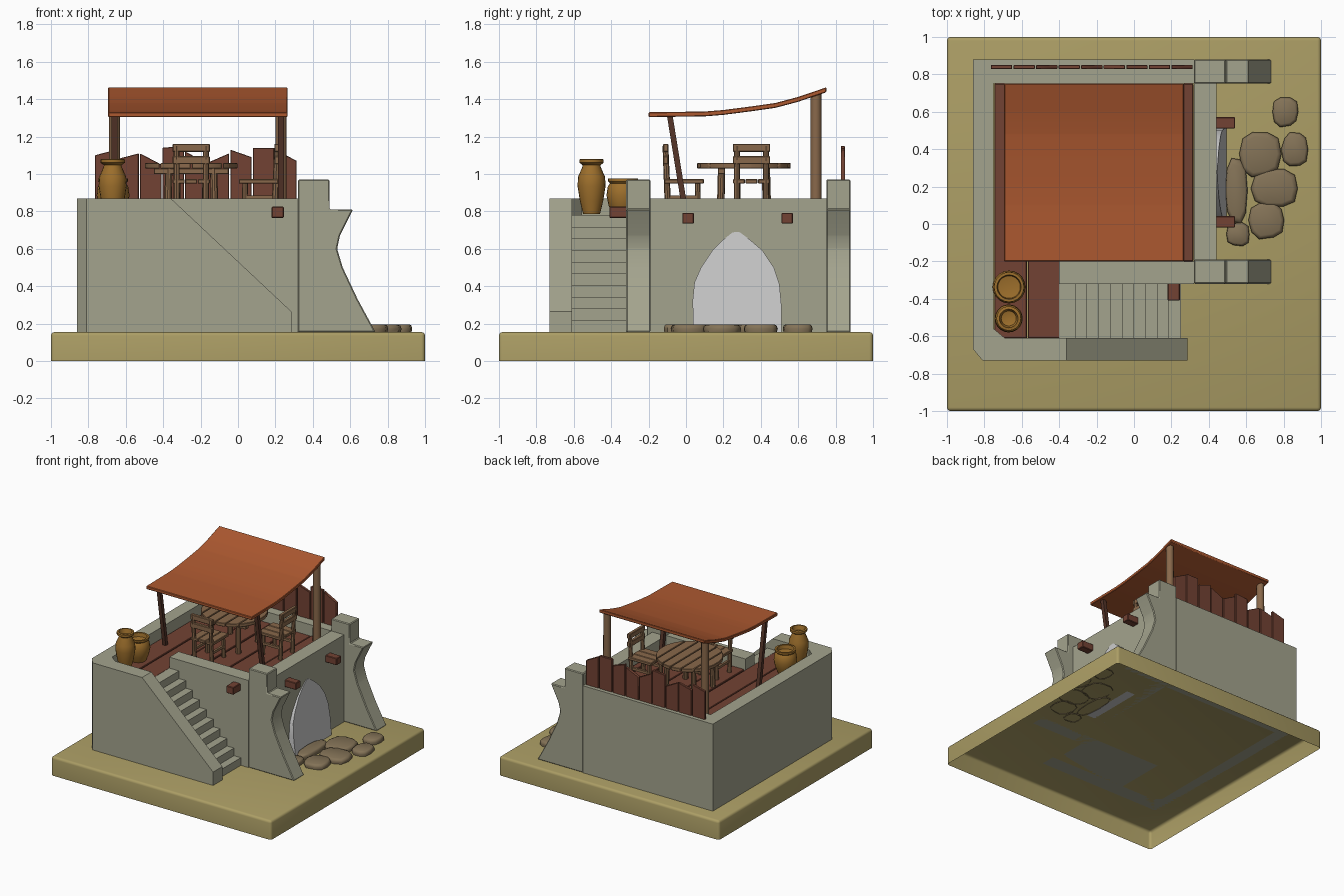
import bpy, bmesh, math, random
from mathutils import Vector, Matrix

if "Cube" in bpy.data.objects:
    bpy.data.objects.remove(bpy.data.objects["Cube"])
random.seed(4)
TAU = math.tau
G = 0.155   # ground level
D = 0.785   # deck level


def material(name, *rgb):
    m = bpy.data.materials.new(name)
    m.diffuse_color = (*rgb, 1)
    m.use_nodes = True
    m.node_tree.nodes["Principled BSDF"].inputs["Base Color"].default_value = m.diffuse_color
    return m


SAND = material("sand", .41, .34, .13)
CLAY = material("plaster", .37, .37, .27)
PLANK = material("red_wood", .17, .055, .033)
DARK = material("dark_wood", .09, .035, .022)
TAN = material("tan_wood", .25, .14, .07)
CLOTH = material("awning_cloth", .42, .10, .03)
POT = material("pottery", .34, .16, .025)
STONE = material("stone", .23, .17, .095)


def finish(name, bm, mat=None, bevel=0, segs=1, angle=35):
    bmesh.ops.recalc_face_normals(bm, faces=bm.faces[:])
    if bevel:
        bmesh.ops.bevel(bm, geom=bm.edges[:], offset=bevel, segments=segs, affect='EDGES', profile=.5)
    me = bpy.data.meshes.new(name)
    bm.to_mesh(me)
    bm.free()
    ob = bpy.data.objects.new(name, me)
    bpy.context.collection.objects.link(ob)
    if mat:
        me.materials.append(mat)
    bpy.ops.object.select_all(action='DESELECT')
    ob.select_set(True)
    bpy.context.view_layer.objects.active = ob
    bpy.ops.object.shade_smooth_by_angle(angle=math.radians(angle))
    return ob


def box(name, x, y, z, mat, bevel=0, rot=None):
    bm = bmesh.new()
    bmesh.ops.create_cube(bm, size=1)
    c = [(a[0] + a[1]) / 2 for a in (x, y, z)]
    s = [a[1] - a[0] for a in (x, y, z)]
    bmesh.ops.transform(bm, matrix=Matrix.Diagonal((*s, 1)), verts=bm.verts)
    bmesh.ops.translate(bm, vec=c, verts=bm.verts)
    if rot:
        bmesh.ops.transform(bm, matrix=rot, verts=bm.verts)
    return finish(name, bm, mat, bevel)


def prism(name, pts, axis, a, b, mat, bevel=0, shape=None):
    """Extrude a 2D outline along an axis from a to b."""
    put = {'x': lambda p, t: (t, p[0], p[1]), 'y': lambda p, t: (p[0], t, p[1]),
           'z': lambda p, t: (p[0], p[1], t)}[axis]
    bm = bmesh.new()
    lo = [bm.verts.new(put(p, a)) for p in pts]
    hi = [bm.verts.new(put(p, b)) for p in pts]
    bm.faces.new(lo)
    bm.faces.new(hi)
    for i in range(len(pts)):
        j = (i + 1) % len(pts)
        bm.faces.new((lo[i], lo[j], hi[j], hi[i]))
    if shape:
        for v in hi:
            shape(v)
    return finish(name, bm, mat, bevel)


def pole(name, p, q, r, mat, n=10, rot=None):
    p, q = Vector(p), Vector(q)
    d = q - p
    bm = bmesh.new()
    bmesh.ops.create_cone(bm, cap_ends=True, segments=n, radius1=r, radius2=r * .92, depth=d.length)
    m = Matrix.Translation((p + q) / 2) @ d.to_track_quat('Z', 'Y').to_matrix().to_4x4()
    bmesh.ops.transform(bm, matrix=(rot @ m) if rot else m, verts=bm.verts)
    return finish(name, bm, mat)


def lathe(name, profile, loc, mat, n=20):
    bm = bmesh.new()
    vs = [bm.verts.new((r, 0, z)) for r, z in profile]
    es = [bm.edges.new(e) for e in zip(vs, vs[1:])]
    bmesh.ops.spin(bm, geom=vs + es, axis=(0, 0, 1), cent=(0, 0, 0), angle=TAU, steps=n)
    bmesh.ops.remove_doubles(bm, verts=bm.verts[:], dist=1e-4)
    bmesh.ops.translate(bm, vec=loc, verts=bm.verts)
    return finish(name, bm, mat)


# ground slab, open underneath
bm = bmesh.new()
bmesh.ops.create_cube(bm, size=2)
for v in bm.verts:
    v.co.z = G if v.co.z > 0 else 0
bm.faces.ensure_lookup_table()
bmesh.ops.delete(bm, geom=[f for f in bm.faces if f.normal.z < -.5], context='FACES')
rim = [e for e in bm.edges if not e.is_boundary]
bmesh.ops.bevel(bm, geom=rim, offset=.02, segments=3, affect='EDGES', profile=.5)
finish("ground_slab", bm, SAND)

# house walls: left, back and front-left run as one plan outline
prism("outer_walls", [(-.86, .88), (-.86, -.67), (-.81, -.73), (-.36, -.73), (-.36, -.61), (-.69, -.61),
      (-.75, -.56), (-.75, .75), (.32, .75), (.32, .88)], 'z', G, .87, CLAY)
prism("stair_side_wall", [(-.36, G), (.285, G), (.285, .265), (-.36, .87)], 'y', -.73, -.61, CLAY)
box("right_wall", (.32, .44), (-.2, .75), (G, .87), CLAY)
box("stair_inner_wall", (-.4, .32), (-.32, -.2), (G, .87), CLAY)

# eroded corner buttresses
buttress = [(.32, G), (.735, G), (.64, .33), (.56, .5), (.53, .6), (.545, .67), (.615, .81),
            (.49, .81), (.49, .97), (.32, .97)]
for name, y in (("front_buttress", -.32), ("back_buttress", .75)):
    prism(name, buttress, 'y', y, y + .13, CLAY, .006)

# stairs
n, run, rise = 10, .0625, .0625
steps = [(-.4, G), (.25, G)]
for i in range(n):
    x, z = .25 - i * run, G + (i + 1) * rise
    steps += [(x, z), (x - run, z)]
steps[-1] = (-.4, steps[-1][1])
prism("stairs", steps, 'y', -.615, -.315, CLAY)

# deck planks
edges = [-.75, -.57, -.395, -.22, -.04, .14, .26, .32]
for i, (a, b) in enumerate(zip(edges, edges[1:])):
    top = D + random.uniform(-.006, .006)
    box(f"deck_plank_{i}", (a + .003, b - .003), (-.612 if b < -.39 else -.2, .75), (top - .035, top), PLANK, .004)

# beam ends poking from the walls
box("beam_front", (.18, .245), (-.41, -.3), (.765, .825), PLANK, .004)
for y in (-.02, .51):
    box("beam_right", (.42, .54), (y, y + .062), (.735, .792), PLANK, .004)

# pointed doorway curtain, flaring out at the bottom
arch = [(.04, G), (.035, .32), (.045, .42), (.08, .5), (.14, .59), (.2, .65), (.25, .688), (.285, .69),
        (.34, .65), (.41, .59), (.47, .5), (.5, .41), (.51, .3), (.51, G)]


def flare(v):
    v.co.x += .05 * (1 - (v.co.z - G) / .535)


prism("door_curtain", arch, 'x', .42, .445, None, shape=flare)

# fence planks along the back
tops = [(1.1, 1.13), (1.08, 1.11), (1.11, 1.05), (1.14, 1.15), (1.12, 1.06), (1.06, 1.11), (1.13, 1.09),
        (1.14, 1.14), (1.13, 1.07)]
for i, (l, r) in enumerate(tops):
    a = -.765 + i * .1206
    prism(f"fence_plank_{i}", [(a, .8), (a + .114, .8), (a + .114, r), (a, l)], 'y', .828, .85, PLANK, .003)

# awning cloth with a sagging profile
sag = [(-.2, 1.33), (-.05, 1.332), (.1, 1.334), (.2, 1.342), (.34, 1.36), (.48, 1.38), (.6, 1.412), (.75, 1.463)]
prism("awning", sag + [(y, z - .026) for y, z in reversed(sag)], 'x', -.695, .265, CLOTH, .004)

# awning posts
for x in (-.66, .23):
    box("front_post", (x - .015, x + .015), (-.015, .015), (0, .55), DARK,
        rot=Matrix.Translation((0, 0, D - .01)) @ Matrix.Rotation(.16, 4, 'X'))
    pole("back_post", (x, .695, D - .01), (x, .695, 1.43), .031, TAN, 12)

# round plank table
tx, ty, R = -.25, .31, .25
strips = 6
for i in range(strips):
    a, b = -R + i * 2 * R / strips + .003, -R + (i + 1) * 2 * R / strips - .003
    xs = [a + (b - a) * k / 6 for k in range(7)]
    h = [math.sqrt(max(R * R - x * x, .0012)) for x in xs]
    out = [(tx + x, ty + k) for x, k in zip(xs, h)] + [(tx + x, ty - k) for x, k in reversed(list(zip(xs, h)))]
    prism(f"table_plank_{i}", out, 'z', 1.03, 1.058, TAN, .003)
for sx in (-1, 1):
    for sy in (-1, 1):
        pole("table_leg", (tx + sx * .125, ty + sy * .125, D), (tx + sx * .12, ty + sy * .12, 1.035), .021, TAN)
    box("table_brace", (tx - .2, tx + .2), (ty + sx * .12 - .018, ty + sx * .12 + .018), (1.0, 1.03), TAN, .003)


# chairs, built facing +y then turned
def chair(x, y, ang):
    m = Matrix.Translation((x, y, 0)) @ Matrix.Rotation(ang, 4, 'Z')
    for k in (-1, 0, 1):
        box("chair_seat_slat", (k * .067 - .032, k * .067 + .032), (-.105, .105), (.948, .973), TAN, .004, m)
    for s in (-1, 1):
        pole("chair_front_leg", (s * .075, .075, D), (s * .072, .072, .95), .016, TAN, 8, m)
        pole("chair_back_leg", (s * .078, -.085, D), (s * .078, -.1, 1.15), .017, TAN, 8, m)
        box("chair_side_rail", (s * .075 - .009, s * .075 + .009), (-.085, .075), (.865, .885), TAN, 0, m)
    for z in (1.052, 1.118):
        box("chair_back_slat", (-.1, .1), (-.112, -.084), (z, z + .043), TAN, .004, m)


chair(-.25, -.01, 0)
chair(.11, .35, math.pi / 2)

# clay jars
lathe("tall_jar", [(0, 0), (.045, 0), (.062, .07), (.075, .15), (.072, .2), (.05, .25), (.047, .262), (.065, .275),
      (.065, .293), (.05, .296), (.04, .26), (0, .25)], (-.67, -.505, D), POT)
lathe("wide_jar", [(0, 0), (.058, 0), (.078, .05), (.088, .1), (.082, .145), (.07, .165), (.08, .175), (.08, .19),
      (.065, .19), (.06, .16), (0, .15)], (-.668, -.337, D), POT)

# stepping stones
stones = [(.545, .18, .06, .18), (.675, .375, .11, .125), (.86, .4, .07, .095), (.75, .19, .125, .105),
          (.71, .02, .1, .1), (.81, .6, .072, .082), (.555, -.055, .065, .065)]
for i, (x, y, rx, ry) in enumerate(stones):
    ring = []
    for k in range(10):
        t, w = TAU * k / 10, random.uniform(.92, 1.06)
        c, s = math.cos(t), math.sin(t)
        ring.append((x + rx * w * math.copysign(abs(c) ** .8, c), y + ry * w * math.copysign(abs(s) ** .8, s)))
    bm = bmesh.new()
    rows = [[bm.verts.new((x + (px - x) * f, y + (py - y) * f, z)) for px, py in ring]
            for f, z in ((.95, G - .005), (1, G + .018), (.94, G + .034), (.8, G + .041))]
    for lo, hi in zip(rows, rows[1:]):
        for k in range(10):
            j = (k + 1) % 10
            bm.faces.new((lo[k], lo[j], hi[j], hi[k]))
    bm.faces.new(rows[-1])
    finish(f"path_stone_{i}", bm, STONE, angle=50)
